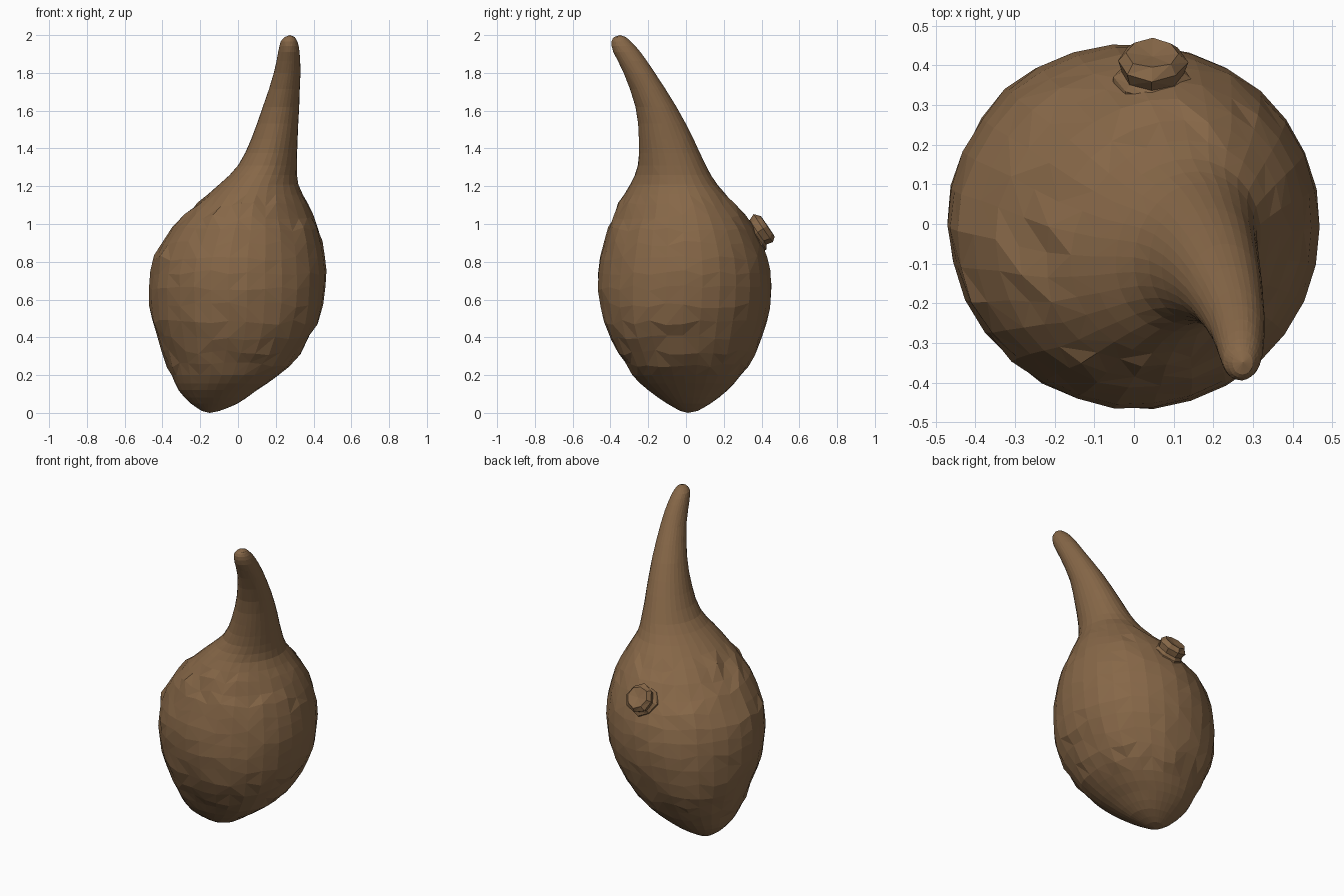
import bpy, bmesh, math, random
from mathutils import Vector, noise

if "Cube" in bpy.data.objects:
    bpy.data.objects.remove(bpy.data.objects["Cube"])

random.seed(4)
skin = bpy.data.materials.new("gourd brown")
skin.diffuse_color = (0.24, 0.136, 0.064, 1)
skin.use_nodes = True
skin.node_tree.nodes["Principled BSDF"].inputs["Base Color"].default_value = skin.diffuse_color

# Silhouette of the gourd: height, x left, x right, y front, y back
PROFILE = [
    (0.01, -0.19, -0.10, -0.03, 0.06),
    (0.05, -0.25, 0.0, -0.10, 0.13),
    (0.12, -0.315, 0.10, -0.20, 0.22),
    (0.20, -0.352, 0.215, -0.285, 0.29),
    (0.32, -0.405, 0.33, -0.362, 0.37),
    (0.48, -0.455, 0.423, -0.435, 0.428),
    (0.66, -0.47, 0.464, -0.468, 0.453),
    (0.82, -0.445, 0.462, -0.455, 0.43),
    (0.97, -0.35, 0.428, -0.415, 0.362),
    (1.10, -0.225, 0.372, -0.36, 0.262),
    (1.21, -0.10, 0.32, -0.295, 0.165),
    (1.31, 0.0, 0.312, -0.255, 0.105),
    (1.45, 0.07, 0.316, -0.25, 0.04),
    (1.62, 0.132, 0.323, -0.267, -0.05),
    (1.80, 0.19, 0.33, -0.33, -0.165),
    (1.91, 0.213, 0.326, -0.385, -0.24),
    (1.965, 0.225, 0.315, -0.395, -0.29),
    (1.99, 0.248, 0.30, -0.38, -0.32),
]
# Diagonal shear of the cross-sections and boxiness: height, skew, boxiness
SHAPE = [(0, -0.08, 0.04), (0.4, -0.08, 0.03), (0.7, 0, 0), (0.95, 0.05, 0),
         (1.1, 0.15, 0), (1.22, 0.15, 0), (1.4, 0.05, 0), (2.1, 0, 0)]
SIDES = 30


def spline(a, b, c, d, t):
    return tuple(0.5 * (2*q + (r-p)*t + (2*p-5*q+4*r-s)*t*t + (3*q-p-3*r+s)*t**3)
                 for p, q, r, s in zip(a, b, c, d))


def shape_at(z):
    for (z0, s0, b0), (z1, s1, b1) in zip(SHAPE, SHAPE[1:]):
        if z <= z1:
            f = (z - z0) / (z1 - z0)
            return s0 + (s1 - s0) * f, b0 + (b1 - b0) * f


def make_object(name, bm):
    bmesh.ops.recalc_face_normals(bm, faces=bm.faces)
    mesh = bpy.data.meshes.new(name)
    bm.to_mesh(mesh)
    bm.free()
    mesh.materials.append(skin)
    obj = bpy.data.objects.new(name, mesh)
    bpy.context.collection.objects.link(obj)
    return obj


def loft(bm, rings, bottom, top):
    loops = [[bm.verts.new(p) for p in ring] for ring in rings]
    n = len(loops[0])
    for lo, hi in zip(loops, loops[1:]):
        for i in range(n):
            j = (i + 1) % n
            a, b, c, d = lo[i], lo[j], hi[j], hi[i]
            # random diagonals give the irregular facets
            tris = ((a, b, c), (a, c, d)) if random.random() < 0.5 else ((a, b, d), (b, c, d))
            for t in tris:
                bm.faces.new(t)
    for tip, ring in ((bottom, loops[0]), (top, loops[-1])):
        v = bm.verts.new(tip)
        for i in range(n):
            bm.faces.new((v, ring[i], ring[(i + 1) % n]))


# Gourd body with curved neck
rows = []
last = len(PROFILE) - 1
for k in range(last):
    pts = [PROFILE[min(max(k + o, 0), last)] for o in (-1, 0, 1, 2)]
    rows += [spline(*pts, 0), spline(*pts, 0.5)]
rows.append(PROFILE[-1])
rings = []
for z, xl, xr, yf, yb in rows:
    skew, box = shape_at(z)
    ring = []
    for i in range(SIDES):
        t = 2 * math.pi * i / SIDES
        # back right bulges a little more than front left
        swell = 1 + box * math.sin(2*t)**2
        if z < 1.2:
            swell += 0.014 * abs(math.sin(2*t)) * math.cos(t - math.pi/4)
        dx, dy = swell * math.cos(t - skew/2), swell * math.sin(t + skew/2)
        p = Vector(((xl+xr)/2 + (xr-xl)/2*dx, (yf+yb)/2 + (yb-yf)/2*dy, z))
        # lumps are strongest on the lower left front
        rough = 0.003 + 0.006 * max(0, -0.8*dx - 0.5*dy) if 0.2 < z < 1.15 else 0.001
        p += Vector((dx, dy, 0)) * rough * (noise.noise(p * 9) + random.uniform(-0.5, 0.5))
        if 0.2 < z < 1.15:
            p.z += random.uniform(-0.015, 0.015)
        ring.append(p)
    rings.append(ring)
bm = bmesh.new()
loft(bm, rings, (-0.15, 0.01, 0), (0.275, -0.35, 2.0))
make_object("gourd_body", bm)

# Small faceted knob on the upper back
axis = Vector((0.02, 0.82, 0.56)).normalized()
turn = axis.to_track_quat('Z', 'Y')
centre = Vector((0.045, 0.365, 0.945))
place = lambda r, h, t: centre + turn @ Vector((r*math.cos(t), r*math.sin(t), h))
rings = [[place(r * random.uniform(0.94, 1.06), h, 2*math.pi*i/8) for i in range(8)]
         for h, r in ((-0.06, 0.1), (0.005, 0.096), (0.02, 0.08), (0.055, 0.088), (0.08, 0.066))]
bm = bmesh.new()
loft(bm, rings, place(0, -0.06, 0), place(0, 0.07, 0))
make_object("blossom_knob", bm)
